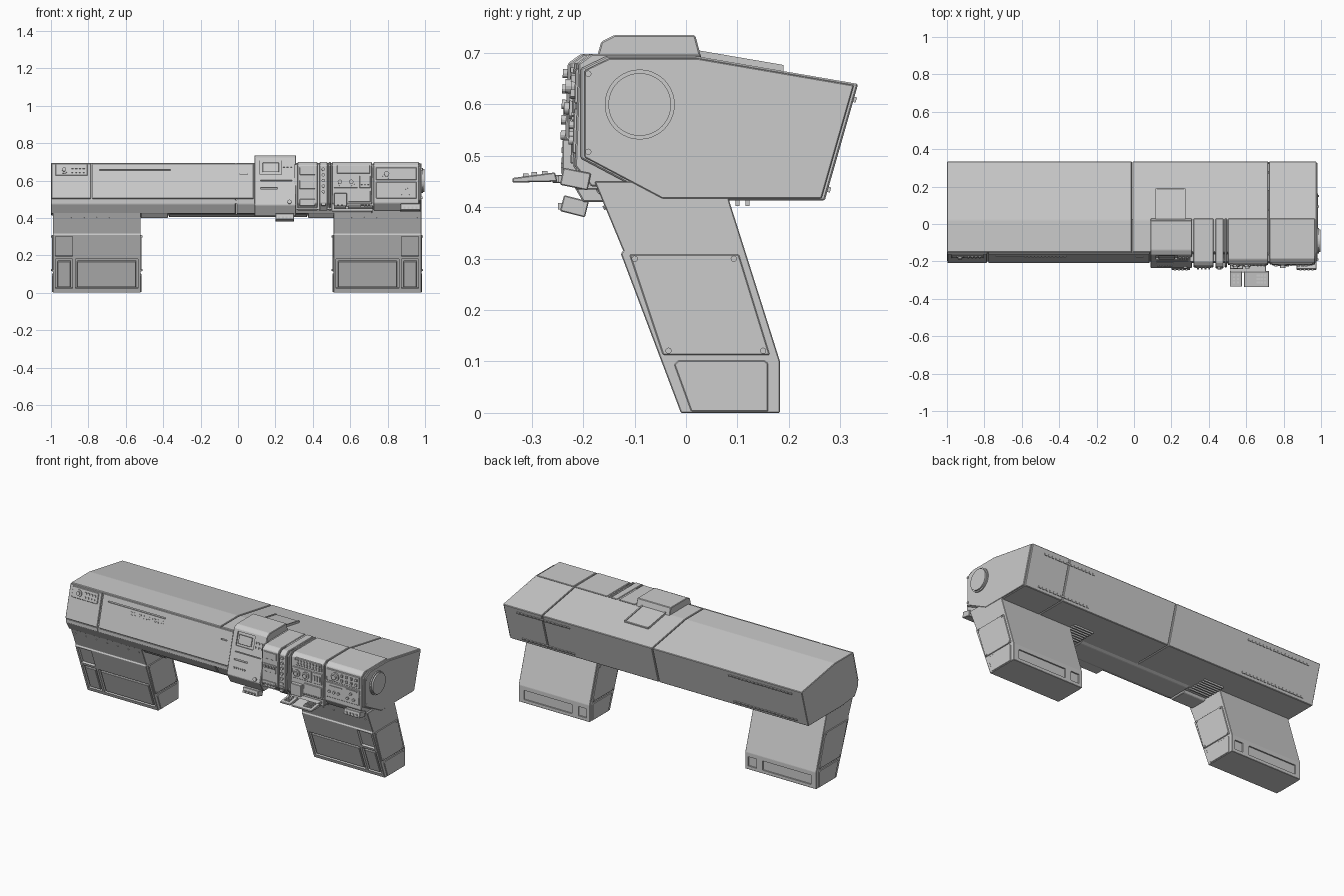
import bpy, bmesh, math
from mathutils import Matrix, Vector

if "Cube" in bpy.data.objects:
    bpy.data.objects.remove(bpy.data.objects["Cube"])


def finish(name, bm, bevel=0.0):
    bmesh.ops.recalc_face_normals(bm, faces=bm.faces[:])
    if bevel:
        bmesh.ops.bevel(bm, geom=bm.edges[:], offset=bevel, segments=1, affect='EDGES', clamp_overlap=True)
    me = bpy.data.meshes.new(name)
    bm.to_mesh(me)
    bm.free()
    ob = bpy.data.objects.new(name, me)
    bpy.context.collection.objects.link(ob)
    return ob


def prism(name, pts, x0, x1, bevel=0.003):
    """Extrude a (y, z) outline along x."""
    bm = bmesh.new()
    a = [bm.verts.new((x0, y, z)) for y, z in pts]
    b = [bm.verts.new((x1, y, z)) for y, z in pts]
    bm.faces.new(a)
    bm.faces.new(b[::-1])
    for i in range(len(pts)):
        j = (i + 1) % len(pts)
        bm.faces.new((a[i], a[j], b[j], b[i]))
    return finish(name, bm, bevel)


def on_face(face, x, z):
    """Frame on a sloped face given by its bottom and top (y, z)."""
    (y0, z0), (y1, z1) = face
    tilt = math.atan2(y0 - y1, z1 - z0)
    y = y0 + (y1 - y0) * (z - z0) / (z1 - z0)
    return Matrix.Translation((x, y, z)) @ Matrix.Rotation(tilt, 4, 'X'), math.cos(tilt)


def plates(name, face, rects, out, bevel=0.0):
    """Boxes (x0, x1, z0, z1) straddling a face, standing out by 'out'."""
    bm = bmesh.new()
    for x0, x1, z0, z1 in rects:
        m, c = on_face(face, (x0 + x1) / 2, (z0 + z1) / 2)
        bmesh.ops.create_cube(bm, size=1, matrix=m @ Matrix.Diagonal((x1 - x0, 2 * out, (z1 - z0) / c, 1)))
    return finish(name, bm, bevel)


def knobs(name, face, spots, r, out, sides=16):
    bm = bmesh.new()
    for x, z in spots:
        m, c = on_face(face, x, z)
        bmesh.ops.create_cone(bm, cap_ends=True, segments=sides, radius1=r, radius2=r, depth=2 * out,
                              matrix=m @ Matrix.Rotation(math.pi / 2, 4, 'X'))
    return finish(name, bm)


def side_discs(name, spots, r, x, out):
    bm = bmesh.new()
    for y, z in spots:
        bmesh.ops.create_cone(bm, cap_ends=True, segments=48 if r > .02 else 12, radius1=r, radius2=r, depth=2 * out,
                              matrix=Matrix.Translation((x, y, z)) @ Matrix.Rotation(math.pi / 2, 4, 'Y'))
    return finish(name, bm)


def recess(ob, face, rects, depth):
    cutter = plates("cutter", face, rects, depth)
    cutter.hide_render = True
    mod = ob.modifiers.new("recess", 'BOOLEAN')
    mod.operation, mod.solver, mod.object = 'DIFFERENCE', 'EXACT', cutter
    bpy.context.view_layer.objects.active = ob
    bpy.ops.object.modifier_apply(modifier=mod.name)
    bpy.data.objects.remove(cutter)


def box(name, loc, size, tilt=0, bevel=0.002):
    bm = bmesh.new()
    bmesh.ops.create_cube(bm, size=1, matrix=Matrix.Translation(loc) @ Matrix.Rotation(tilt, 4, 'X')
                          @ Matrix.Diagonal((*size, 1)))
    return finish(name, bm, bevel)


def row(x0, x1, n, z, w, h):
    return [(x - w / 2, x + w / 2, z - h / 2, z + h / 2) for x in (x0 + (x1 - x0) * i / (n - 1) for i in range(n))]


# Long hull in sections, with seams between them
FRONT = ((-.205, .50), (-.155, .694))
BACK = ((.27, .413), (.335, .64))
rear = [(-.05, .413), (.27, .413), (.335, .64), (.02, .694)]
left_outline = rear + [(-.15, .694), (-.2, .50), (-.2, .475), (-.17, .425)]
right_outline = rear + [(-.155, .694), (-.205, .67), (-.205, .495)]
prism("hull_left", left_outline, -1, -.012)
prism("hull_middle", left_outline, -.008, .718)
prism("hull_right", right_outline, .722, .975)

# End plates with round hatch and bolts
c = Vector((.06, .56))
inset = lambda pts, k: [tuple(c + (Vector(p) - c) * k) for p in pts]
prism("end_plate_right", inset(right_outline, .97), .97, .982, .002)
side_discs("hatch_ring", [(-.09, .6)], .068, .98, .009)
side_discs("hatch_disc", [(-.09, .6)], .061, .98, .018)
side_discs("end_bolts", [(-.19, .66), (-.19, .508)], .006, .982, .004)

# Front cover panels with slots
PF = ((-.208, .50), (-.158, .694))
plates("front_panel_left", FRONT, [(-.997, -.787, .502, .69)], .005, .002)
cover = plates("front_panel_long", FRONT, [(-.779, .083, .502, .69)], .005, .002)
recess(cover, PF, [(-.74, -.36, .652, .659), (.01, .05, .632, .638)], .006)
plates("front_vent_dashes", PF, row(-.58, -.37, 12, .635, .012, .006) + row(-.58, -.37, 12, .622, .012, .006), .004)
plates("lower_trim", ((-.2, .47), (-.2, .5)), [(-.997, -.787, .477, .497), (-.779, .083, .477, .497)], .004)
plates("left_control_panel", PF, [(-.975, -.805, .625, .685)], .007, .002)
knobs("left_control_dial", PF, [(-.93, .655)], .02, .012)
knobs("left_control_dial_cap", PF, [(-.93, .655)], .011, .02)
plates("left_control_keys", PF, row(-.885, -.825, 4, .665, .012, .01) + row(-.885, -.825, 4, .643, .008, .008), .012)

# Tall screen module
TALL = ((-.235, .47), (-.165, .722))
tall = prism("tall_module", [(.03, .69), (.018, .735), (-.14, .735), (-.165, .722), (-.235, .47), (-.2, .41),
                             (-.1, .41)], .088, .31)
recess(tall, TALL, [(.118, .232, .632, .708), (.12, .21, .555, .562), (.12, .29, .598, .602)], .008)
plates("screen", TALL, [(.132, .218, .645, .695)], .003, .001)
plates("tall_module_keys", TALL, row(.245, .285, 3, .675, .01, .01) + row(.245, .285, 3, .65, .01, .01)
       + row(.13, .2, 6, .515, .008, .008), .006)
knobs("tall_module_button", TALL, [(.275, .485)], .011, .008)
box("lower_handset", (.25, -.217, .402), (.1, .05, .032), -.25)
plates("handset_keys", ((-.243, .38), (-.243, .43)), row(.22, .28, 4, .402, .01, .012), .006)

# Raised plates on the rear slope behind the screen module
slope = lambda y, d: .694 - (y - .02) * .1714 + d
prism("rear_top_plate", [(.02, .68), (.02, slope(.02, .008)), (.19, slope(.19, .008)), (.19, .65)], .122, .268, .002)
for x in (.119, .271):
    prism("rear_top_rail", [(.02, .68), (.02, slope(.02, .012)), (.19, slope(.19, .012)), (.19, .65)],
          x - .004, x + .004, 0)

# Right-hand control modules
MOD = ((-.232, .48), (-.225, .68))
mod_outline = [(.03, .698), (-.2, .698), (-.225, .68), (-.232, .48), (-.2, .44), (-.1, .44)]
for name, x0, x1, dy in [("switch_module", .318, .425, 0), ("slim_module", .435, .478, -.005),
                         ("spacer_module", .484, .496, .0), ("dial_module", .502, .717, .012),
                         ("end_module", .724, .968, .016)]:
    prism(name, [(y + (dy if y < 0 else 0), z) for y, z in mod_outline], x0, x1)
plates("module_backing", ((-.19, .44), (-.18, .69)), [(.3, .725, .445, .685)], .02)
plates("switch_module_keys", MOD, [(.33, .413, .555, .6), (.33, .413, .63, .67), (.33, .413, .465, .50)], .004, .001)
plates("switch_rows", MOD, row(.342, .402, 4, .585, .009, .014) + row(.342, .402, 4, .482, .009, .009), .011)
knobs("slim_module_knobs", MOD, [(.456, z) for z in (.66, .63, .60, .57, .54)], .009, .014, 12)
plates("slim_module_keys", MOD, [(.446, .467, z, z + .012) for z in (.465, .485, .505)], .011)

DIAL = ((-.22, .48), (-.213, .68))
plates("dial_module_panels", DIAL, [(.53, .705, .637, .681), (.512, .64, .56, .625), (.65, .708, .56, .625),
                                   (.59, .708, .485, .545)], .005, .002)
knobs("dial_module_dials", DIAL, [(.545, .592), (.605, .592)], .021, .012)
knobs("dial_module_caps", DIAL, [(.545, .592), (.605, .592)], .012, .021)
plates("dial_module_switches", DIAL, row(.55, .69, 8, .667, .009, .01) + row(.55, .69, 8, .65, .009, .01)
       + row(.662, .696, 3, .592, .007, .03), .011)
box("dial_module_block", (.548, -.225, .498), (.07, .03, .068))

END = ((-.216, .48), (-.209, .68))
end_panels = plates("end_module_panels", END, [(.738, .955, .602, .67), (.738, .955, .505, .592)], .006, .002)
knobs("end_dial", END, [(.795, .635)], .025, .013)
knobs("end_dial_cap", END, [(.795, .635)], .014, .024)
plates("end_switches", END, row(.84, .935, 4, .65, .012, .014) + row(.84, .935, 4, .622, .012, .014), .014)
knobs("end_buttons", END, [(.76 + .03 * i, .54) for i in range(3)] + [(.88, .53), (.92, .53), (.9, .56)], .008, .014, 12)
plates("end_module_slots", END, [(.76, .84, .57, .576), (.87, .94, .578, .584)], .01)
box("end_handset", (.922, -.215, .455), (.105, .055, .034), -.2)
plates("end_handset_keys", ((-.243, .44), (-.243, .47)), row(.89, .955, 4, .455, .01, .014), .005)

# Fold-out keyboard trays
for name, x0, x1, y0 in [("small_tray", .512, .578, -.335), ("large_tray", .588, .722, -.338)]:
    prism(name, [(y0, .448), (y0, .457), (-.255, .468), (-.25, .45)], x0, x1, .002)
bm = bmesh.new()
for x in (.535, .555, .67, .685, .7, .66):
    for y in (-.275, -.295, -.312):
        bmesh.ops.create_cube(bm, size=1, matrix=Matrix.Translation((x, y, .464 + (y + .275) * .13))
                              @ Matrix.Diagonal((.011, .011, .014, 1)))
finish("tray_keys", bm)
box("tray_arm", (.61, -.225, .455), (.19, .07, .016))
box("tray_hinge", (.61, -.19, .46), (.22, .05, .05))

# Rear vent rows
for name, z in [("rear_vents_upper", .61), ("rear_vents_lower", .435)]:
    plates(name, BACK, row(-.92, -.52, 17, z, .019, .01) + row(.55, .88, 14, z, .019, .01), .005)

# Underside blocks, slats and middle plate
prism("belly_plate", [(-.165, .42), (-.13, .405), (.0, .405), (.03, .42)], -.37, .37)
for s in (-1, 1):
    x0, x1 = sorted((s * .52, s * .375))
    prism("belly_block", [(-.165, .43), (-.14, .40), (-.04, .40), (-.02, .43)], x0, x1)
    for i in range(7):
        box("belly_slat", ((x0 + x1) / 2, .0 + .02 * i, .41), (.13, .008, .014), 0, 0)

# Legs, mirrored left and right
LEG_F, LEG_B = ((-.01, 0), (-.127, .31)), ((.183, 0), (.183, .1))
for side in (-1, 1):
    mx = lambda x: side * x - .005
    tag = "left" if side < 0 else "right"
    X = lambda a, b, z0, z1: (*sorted((mx(a), mx(b))), z0, z1)
    x0, x1 = sorted((mx(.515), mx(.985)))
    leg = prism("leg_" + tag, [(-.01, 0), (.183, 0), (.183, .1), (.085, .41), (.075, .45), (-.178, .45),
                               (-.122, .315), (-.127, .31)], x0, x1, .002)
    recess(leg, LEG_F, [X(.53, .865, .022, .18), X(.88, .97, .022, .18), X(.88, .97, .195, .302)], .014)
    recess(leg, LEG_B, [X(.63, .95, .02, .075), X(.535, .59, .02, .075)], .008)
    plates("leg_inner_panels_" + tag, ((.0, 0), (-.117, .31)), [X(.54, .855, .032, .17), X(.89, .96, .032, .17)],
           .007, .002)
    knobs("leg_top_rivets_" + tag, ((-.122, .315), (-.178, .45)),
          [(mx(.54 + .07 * i), .40) for i in range(7)], .004, .004, 8)
    # Side plates and bolts
    for x, o in ((mx(.515), -side), (mx(.985), side)):
        a, b = sorted((x - o * .004, x + o * .005))
        prism("leg_side_plate", [(-.11, .308), (.103, .308), (.163, .113), (-.045, .113)], a, b, .002)
        prism("leg_foot_plate", [(.01, .003), (.16, .003), (.16, .096), (.153, .102), (-.015, .102), (-.023, .094)],
              a, b - .001 if o > 0 else b, .002)
        side_discs("leg_bolts", [(-.1, .3), (.093, .3), (.15, .121), (-.034, .121)], .006, x + o * .005, .004)
